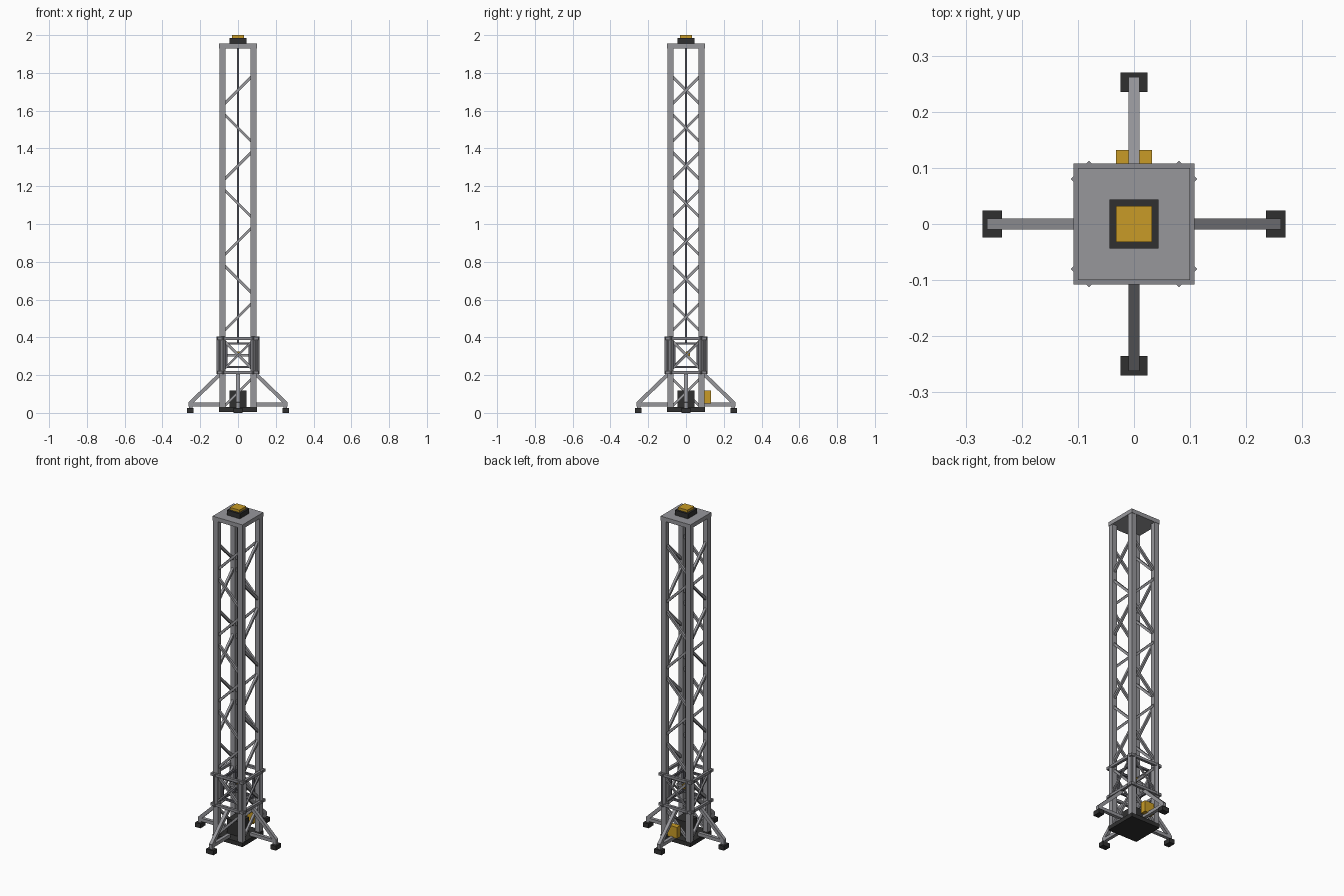
import bpy, bmesh
from math import pi
from mathutils import Matrix, Vector

cube = bpy.data.objects.get("Cube")
if cube:
    bpy.data.objects.remove(cube, do_unlink=True)


def material(name, r, g, b):
    m = bpy.data.materials.new(name)
    m.use_nodes = True
    m.diffuse_color = (r, g, b, 1)
    m.node_tree.nodes["Principled BSDF"].inputs["Base Color"].default_value = (r, g, b, 1)
    return m


STEEL = material("steel_grey", 0.31, 0.31, 0.33)
CARRIAGE = material("carriage_grey", 0.25, 0.25, 0.27)
SLATE = material("dark_slate", 0.12, 0.12, 0.14)
BLACK = material("rubber_black", 0.03, 0.03, 0.03)
YELLOW = material("safety_yellow", 0.58, 0.33, 0.02)


def beams(name, mat, members):
    """One object made of square bars; each member is (start, end, width, roll)."""
    bm = bmesh.new()
    for a, b, width, roll in members:
        a, b = Vector(a), Vector(b)
        d = b - a
        turn = d.to_track_quat("Z", "Y").to_matrix().to_4x4()
        if abs(d.x) + abs(d.y) < 1e-6:
            turn = Matrix.Identity(4)
        mat4 = (Matrix.Translation((a + b) / 2) @ turn @ Matrix.Rotation(roll, 4, "Z")
                @ Matrix.Diagonal((width, width, d.length, 1)))
        bmesh.ops.create_cube(bm, size=1, matrix=mat4)
    return finish(name, mat, bm)


def box(name, mat, lo, hi):
    bm = bmesh.new()
    lo, hi = Vector(lo), Vector(hi)
    size = hi - lo
    bmesh.ops.create_cube(bm, size=1, matrix=Matrix.Translation((lo + hi) / 2)
                          @ Matrix.Diagonal((*size, 1)))
    return finish(name, mat, bm)


def finish(name, mat, bm):
    mesh = bpy.data.meshes.new(name)
    bm.to_mesh(mesh)
    bm.free()
    mesh.materials.append(mat)
    ob = bpy.data.objects.new(name, mesh)
    bpy.context.collection.objects.link(ob)
    return ob


SIDES = ["front", "left", "back", "right"]
COLUMN = 0.082

# Mast: base, four columns and cap
box("base_plate", BLACK, (-0.1, -0.1, 0.005), (0.1, 0.1, 0.03))
beams("mast_columns", STEEL, [((x, y, 0.03), (x, y, 1.94), 0.032, 0)
                              for x in (-COLUMN, COLUMN) for y in (-COLUMN, COLUMN)])
box("mast_cap", STEEL, (-0.1, -0.1, 1.93), (0.1, 0.1, 1.955))
box("beacon_base", BLACK, (-0.044, -0.044, 1.955), (0.044, 0.044, 1.985))
box("beacon", YELLOW, (-0.032, -0.032, 1.985), (0.032, 0.032, 2.0))

for i, side in enumerate(SIDES):
    spin = Matrix.Rotation(i * pi / 2, 4, "Z")
    flip = -1 if side == "back" else 1

    # Zigzag lattice on each face
    lattice = []
    for k in range(9):
        z = 0.108 + 0.2 * k
        s = flip * (1 if k % 2 == 0 else -1)
        lattice.append(((-COLUMN, -COLUMN, z - s * COLUMN),
                        (COLUMN, -COLUMN, z + s * COLUMN), 0.014, 0))
    beams(side + "_lattice", STEEL, lattice).matrix_world = spin

    # Carriage panel: rails, diamond posts and a cross brace
    panel = [((-0.108, -0.1, z), (0.108, -0.1, z), 0.016, 0) for z in (0.214, 0.395)]
    panel += [((x, -0.1, 0.205), (x, -0.1, 0.405), 0.018, pi / 4) for x in (-0.08, 0.08)]
    panel.append(((-0.075, -0.095, 0.305 - flip * 0.075),
                  (0.075, -0.095, 0.305 + flip * 0.075), 0.01, 0))
    beams(side + "_carriage_panel", CARRIAGE, panel).matrix_world = spin

    # Outrigger: strut, diagonal stay, short leg and foot
    beams(side + "_outrigger", STEEL, [
        ((0, -0.085, 0.045), (0, -0.262, 0.045), 0.02, 0),
        ((0, -0.255, 0.05), (0, -0.092, 0.207), 0.02, 0),
        ((0, -0.25, 0.02), (0, -0.25, 0.05), 0.02, 0)]).matrix_world = spin
    box(side + "_foot", BLACK, (-0.024, -0.27, 0), (0.024, -0.235, 0.027)).matrix_world = spin

# Inner cage with its cross bar, hoisted by a cable
R, LOW, HIGH = 0.061, 0.243, 0.367
cage = [((x, y, LOW), (x, y, HIGH), 0.012, 0) for x in (-R, R) for y in (-R, R)]
for z in (LOW, HIGH):
    for s in (-R, R):
        cage += [((-R, s, z), (R, s, z), 0.012, 0), ((s, -R, z), (s, R, z), 0.012, 0)]
beams("inner_cage", SLATE, cage)
beams("cage_bar", STEEL, [((-R, 0, 0.305), (R, 0, 0.305), 0.012, 0)])
box("cage_marker", YELLOW, (-0.01, 0, 0.3), (0.01, 0.022, 0.325))
beams("hoist_cable", SLATE, [((0, 0, HIGH), (0, 0, 1.935), 0.008, 0)])

# Drive housing and rear control box
box("drive_housing", BLACK, (-0.044, -0.044, 0.03), (0.044, 0.044, 0.118))
box("control_box", YELLOW, (-0.032, 0.098, 0.05), (0.032, 0.132, 0.118))
